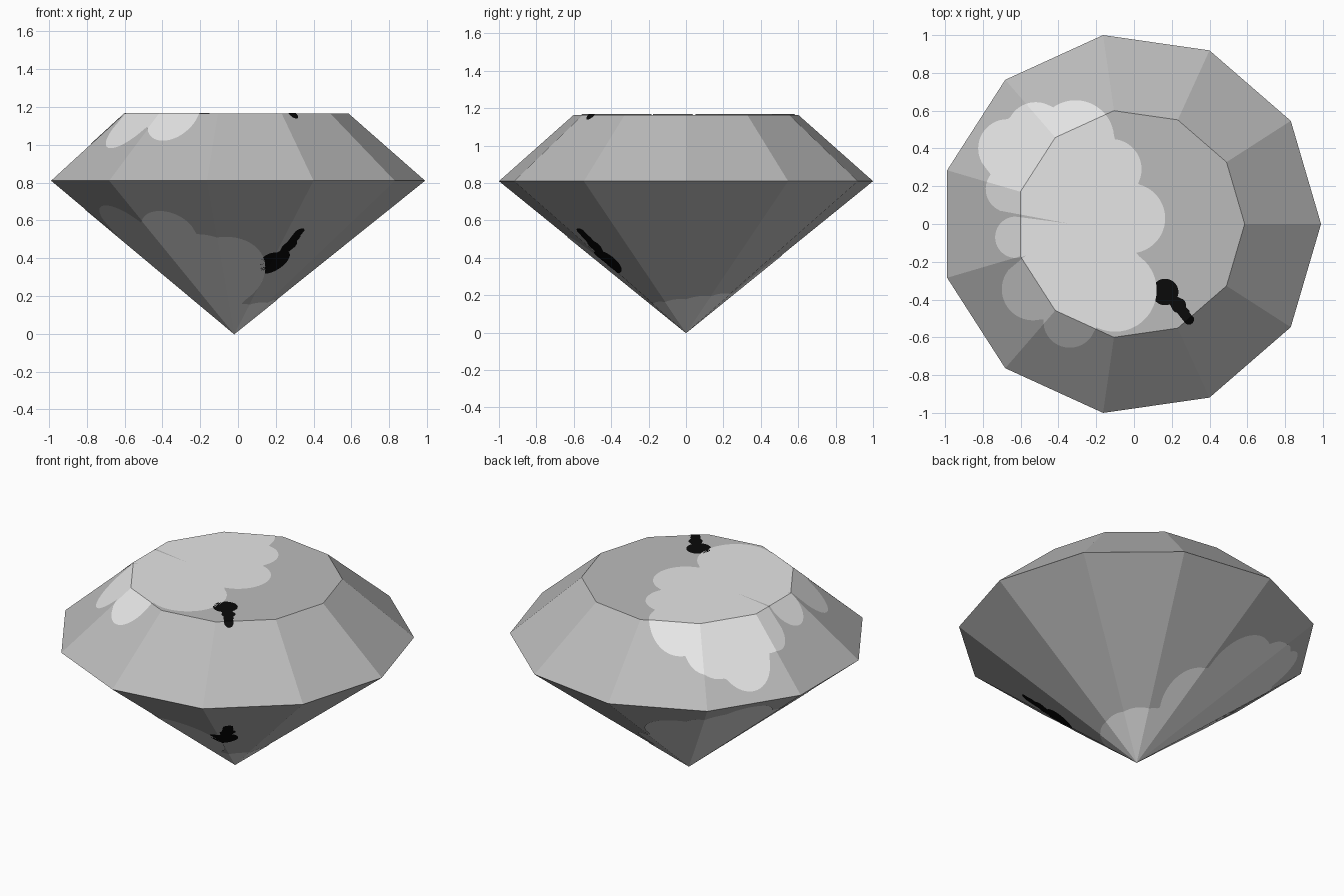
import bpy, bmesh, math
from mathutils import Vector

if "Cube" in bpy.data.objects:
    bpy.data.objects.remove(bpy.data.objects["Cube"])

N = 11                      # sides of the gem
CX = -0.02                  # axis position so the bounds are centred
R, RT = 1.0103, 0.606       # girdle and table radius
ZG, ZT = 0.81, 1.165        # girdle and table height
K = math.cos(math.pi / N)
GAP = 0.003                 # lift of the painted plates


def material(name, v):
    m = bpy.data.materials.new(name)
    m.diffuse_color = (v, v, v, 1)
    m.use_nodes = True
    m.node_tree.nodes["Principled BSDF"].inputs["Base Color"].default_value = m.diffuse_color
    return m


grey = material("mid grey", 0.5)
pale = material("pale grey", 0.79)
black = material("black", 0.003)


def finish(bm, name, mat):
    me = bpy.data.meshes.new(name)
    bm.to_mesh(me)
    bm.free()
    me.materials.append(mat)
    ob = bpy.data.objects.new(name, me)
    bpy.context.collection.objects.link(ob)
    return ob


# cut gem: tip, girdle ring, table ring
bm = bmesh.new()


def ring(r, z):
    return [bm.verts.new((CX + r * math.cos(2 * math.pi * i / N),
                          r * math.sin(2 * math.pi * i / N), z)) for i in range(N)]


tip = bm.verts.new((CX, 0, 0))
girdle, table = ring(R, ZG), ring(RT, ZT)
for i in range(N):
    j = (i + 1) % N
    bm.faces.new((tip, girdle[j], girdle[i]))
    bm.faces.new((girdle[i], girdle[j], table[j], table[i]))
bm.faces.new(table)
finish(bm, "gem", grey)


def facet_reach(x, y):
    # distance along the normal of the facet holding the point
    return max((x - CX) * math.cos((2 * i + 1) * math.pi / N)
               + y * math.sin((2 * i + 1) * math.pi / N) for i in range(N))


def upper_z(x, y):
    d = facet_reach(x, y)
    return min(ZT, ZT - (d - RT * K) / ((R - RT) * K) * (ZT - ZG)) + GAP


def lower_z(x, y):
    return facet_reach(x, y) / (R * K) * ZG - GAP


def outline(centre, circles, steps=240):
    # outer edge of a union of circles, seen from a centre point
    pts = []
    for s in range(steps):
        a = 2 * math.pi * s / steps
        dx, dy = math.cos(a), math.sin(a)
        best = 0.02
        for x, y, r in circles:
            x, y = x - centre[0], y - centre[1]
            b = x * dx + y * dy
            disc = b * b - (x * x + y * y - r * r)
            if disc >= 0:
                best = max(best, b + math.sqrt(disc))
        pts.append((centre[0] + best * dx, centre[1] + best * dy))
    return pts


def spread(p):
    # the pattern is wider on the lower cone
    dx, dy = p[0] - CX, p[1]
    k = 1.3 - 0.33 * math.hypot(dx, dy)
    return CX + dx * k, dy * k


def plate(name, pts, mid, height, mat, below):
    # flat fan, split along the facet edges, then laid on the gem
    bm = bmesh.new()
    c = bm.verts.new((*mid, 0))
    vs = [bm.verts.new((*p, 0)) for p in pts]
    for i in range(len(vs)):
        bm.faces.new((c, vs[i], vs[(i + 1) % len(vs)]))

    def cut(co, no):
        bmesh.ops.bisect_plane(bm, geom=bm.verts[:] + bm.edges[:] + bm.faces[:],
                               dist=1e-6, plane_co=co, plane_no=no)
    for i in range(N):
        a = 2 * math.pi * i / N
        cut((CX, 0, 0), (-math.sin(a), math.cos(a), 0))
        if not below:
            n = Vector((math.cos(a + math.pi / N), math.sin(a + math.pi / N), 0))
            cut(Vector((CX, 0, 0)) + n * RT * K, n)
    for v in bm.verts:
        v.co.z = height(v.co.x, v.co.y)
    if below:
        bmesh.ops.reverse_faces(bm, faces=bm.faces[:])
    finish(bm, name, mat)


# pale cloud patch and dark fleck, on the top and on the underside
cloud = [(-.31, .45, .205), (-.12, .29, .16), (-.02, .03, .185), (-.10, -.35, .22),
         (-.34, -.515, .14), (-.535, -.345, .165), (-.625, -.07, .11),
         (-.66, .185, .125), (-.67, .40, .155), (-.52, .49, .155)]
fleck = [(.165, -.36, .07), (.235, -.43, .04), (.265, -.47, .03), (.29, -.505, .028)]
for name, circles, mid, mat in (("cloud", cloud, (-.33, 0), pale),
                                ("fleck", fleck, (.165, -.36), black)):
    pts = outline(mid, circles)
    plate(name + "_top", pts, mid, upper_z, mat, False)
    plate(name + "_underside", [spread(p) for p in pts], spread(mid), lower_z, mat, True)
